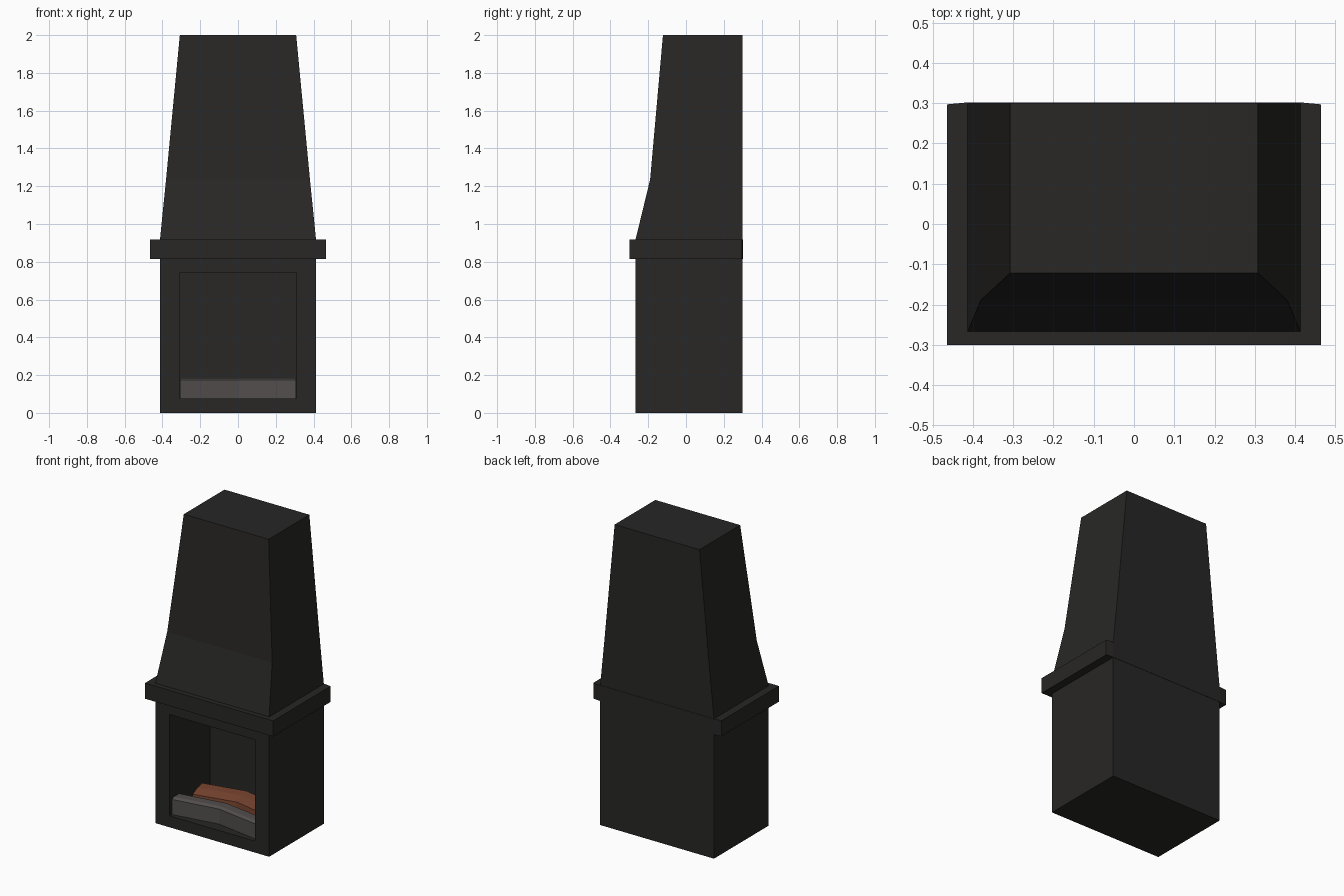
import bpy, bmesh

if "Cube" in bpy.data.objects:
    bpy.data.objects.remove(bpy.data.objects["Cube"])


def material(name, rgb):
    m = bpy.data.materials.new(name)
    m.diffuse_color = (*rgb, 1)
    m.use_nodes = True
    m.node_tree.nodes["Principled BSDF"].inputs["Base Color"].default_value = m.diffuse_color
    return m


def loft(name, rings, mat):
    """Closed flat-faced solid through a series of matching point rings."""
    bm = bmesh.new()
    loops = [[bm.verts.new(p) for p in ring] for ring in rings]
    for a, b in zip(loops, loops[1:]):
        n = len(a)
        for i in range(n):
            j = (i + 1) % n
            bm.faces.new((a[i], a[j], b[j], b[i]))
    bm.faces.new(loops[0])
    bm.faces.new(loops[-1])
    bmesh.ops.recalc_face_normals(bm, faces=bm.faces)
    mesh = bpy.data.meshes.new(name)
    bm.to_mesh(mesh)
    bm.free()
    mesh.materials.append(mat)
    obj = bpy.data.objects.new(name, mesh)
    bpy.context.collection.objects.link(obj)
    return obj


def upright_rect(w, z0, z1, y):
    return [(-w, y, z0), (w, y, z0), (w, y, z1), (-w, y, z1)]


def flat_rect(w, y0, z):
    return [(-w, y0, z), (w, y0, z), (w, 0.30, z), (-w, 0.30, z)]


steel = material("black_steel", (0.021, 0.020, 0.019))
ash = material("grey_log", (0.085, 0.075, 0.075))
wood = material("brown_log", (0.16, 0.05, 0.025))

# Firebox: outer shell turning in at the front opening
loft("firebox", [
    upright_rect(0.413, 0.0, 0.815, 0.30),
    upright_rect(0.413, 0.0, 0.815, -0.267),
    upright_rect(0.31, 0.075, 0.74, -0.267),
    upright_rect(0.31, 0.075, 0.74, 0.15),
], steel)

# Mantel shelf, slightly cut back at the rear corners
shelf = [(-0.465, -0.30), (0.465, -0.30), (0.465, 0.297),
         (0.413, 0.302), (-0.413, 0.302), (-0.465, 0.297)]
loft("mantel", [[(x, y, z) for x, y in shelf] for z in (0.815, 0.918)], steel)

# Tapering hood with a steeper lower front
loft("hood", [
    flat_rect(0.413, -0.267, 0.918),
    flat_rect(0.381, -0.19, 1.235),
    flat_rect(0.308, -0.122, 2.0),
], steel)


# Logs: a cross-section swept along x, bent back in the middle
def log(name, half, section, bend, mat):
    loft(name, [[(x, y + dy, z) for y, z in section]
                for x, dy in ((-half, 0), (0, bend), (half, 0))], mat)


log("front_log", 0.308,
    [(-0.245, 0.076), (-0.245, 0.175), (-0.225, 0.185),
     (-0.17, 0.185), (-0.155, 0.076)], 0.05, ash)
log("rear_log", 0.28,
    [(-0.08, 0.076), (-0.07, 0.15), (-0.02, 0.175),
     (0.03, 0.185), (0.045, 0.076)], 0.06, wood)
